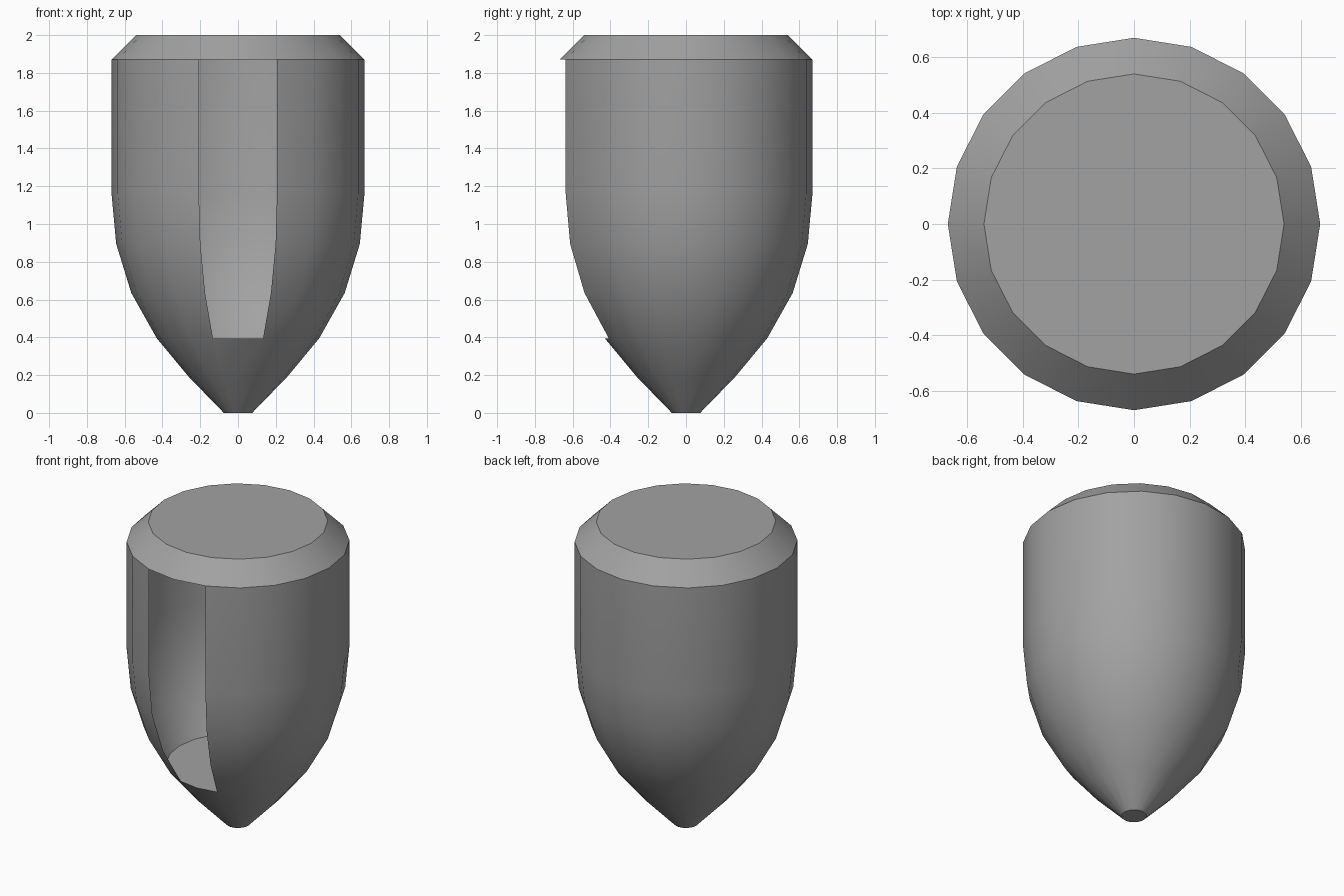
import bpy, bmesh, math

SIDES = 20
cube = bpy.data.objects.get("Cube")
if cube:
    bpy.data.objects.remove(cube)

grey = bpy.data.materials.new("plain grey")
grey.use_nodes = True
colour = (0.36, 0.36, 0.36, 1)
grey.diffuse_color = colour
grey.node_tree.nodes["Principled BSDF"].inputs["Base Color"].default_value = colour


def ring(bm, radius, z):
    return [bm.verts.new((radius * math.cos(math.tau * i / SIDES),
                          radius * math.sin(math.tau * i / SIDES), z))
            for i in range(SIDES)]


def finish(bm, name):
    mesh = bpy.data.meshes.new(name)
    bm.to_mesh(mesh)
    bm.free()
    mesh.materials.append(grey)
    obj = bpy.data.objects.new(name, mesh)
    bpy.context.collection.objects.link(obj)
    bpy.ops.object.select_all(action='DESELECT')
    obj.select_set(True)
    bpy.context.view_layer.objects.active = obj
    bpy.ops.object.shade_smooth_by_angle(angle=math.radians(35))
    return obj


# Hollow pointed shell: (radius, height) from the tip to the bevelled top
FLOOR_Z, FLOOR_R = 0.395, 0.43
OPENING_TOP = 1.165
profile = [(0.075, 0), (0.26, 0.19), (FLOOR_R, FLOOR_Z), (0.565, 0.635),
           (0.645, 0.895), (0.67, OPENING_TOP), (0.67, 1.87), (0.54, 2)]
bm = bmesh.new()
rings = [ring(bm, r, z) for r, z in profile]
front = SIDES * 3 // 4
for low, high in zip(rings, rings[1:]):
    in_opening = FLOOR_Z <= low[0].co.z < OPENING_TOP
    for i in range(SIDES):
        # The two front columns are left out to form the opening
        if in_opening and i in (front - 1, front):
            continue
        j = (i + 1) % SIDES
        bm.faces.new((low[i], low[j], high[j], high[i]))
bm.faces.new(rings[0][::-1])
bm.faces.new(rings[-1])
finish(bm, "pointed_shell")

# Flat floor inside the opening
bm = bmesh.new()
bm.faces.new(ring(bm, FLOOR_R, FLOOR_Z))
finish(bm, "inner_floor")
